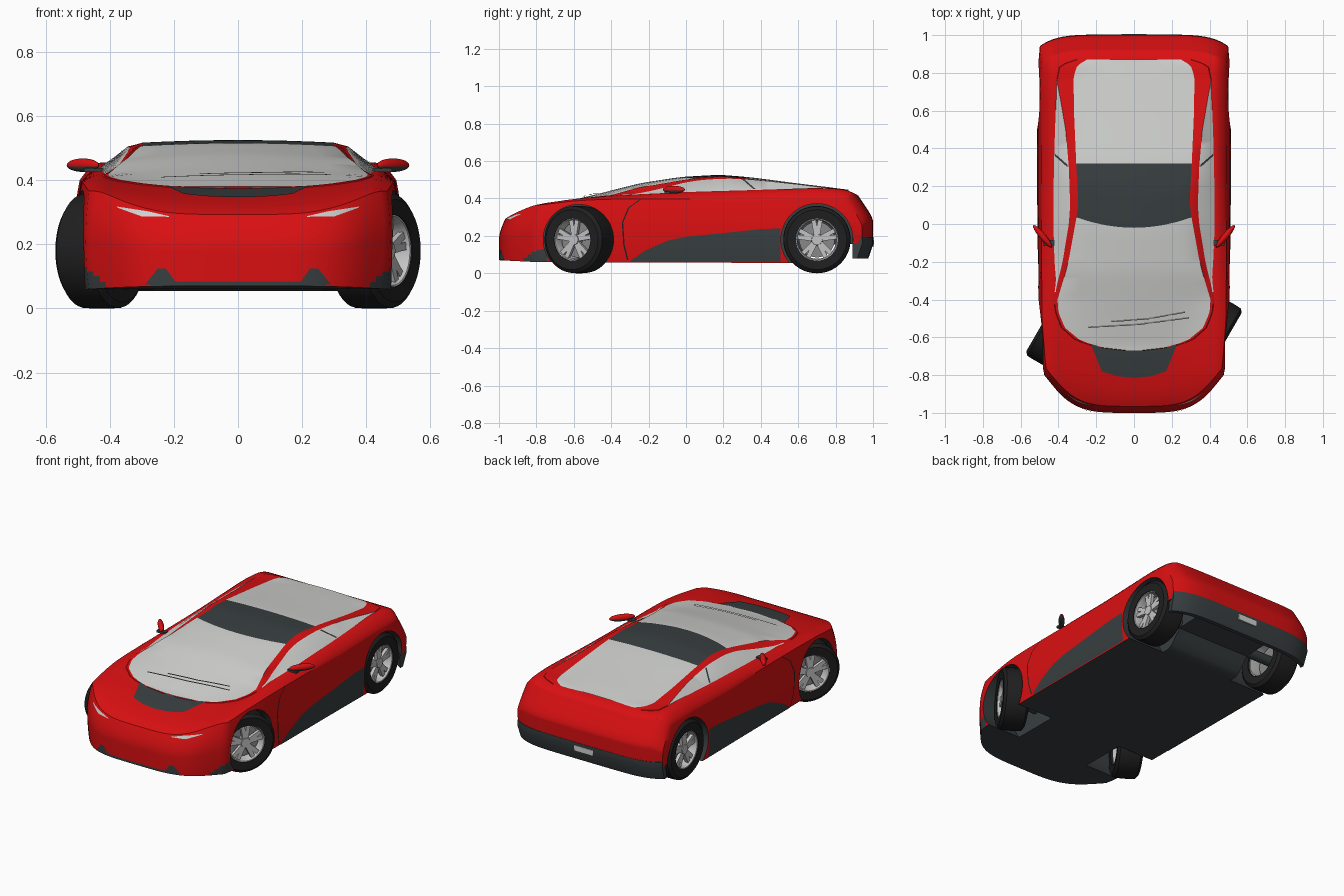
import bpy, bmesh, math
from mathutils import Vector, Matrix
from mathutils.bvhtree import BVHTree

if "Cube" in bpy.data.objects:
    bpy.data.objects.remove(bpy.data.objects["Cube"])


def material(name, r, g, b):
    m = bpy.data.materials.new(name)
    m.diffuse_color = (r, g, b, 1)
    m.use_nodes = True
    m.node_tree.nodes["Principled BSDF"].inputs["Base Color"].default_value = m.diffuse_color
    return m


RED = material("red paint", .70, .005, .006)
DARK = material("dark grey trim", .040, .049, .052)
GLASS = material("pale grey glass", .64, .65, .63)
BLACK = material("black rubber", .014, .014, .015)
SILVER = material("silver wheel", .55, .55, .55)
GREY = material("brake grey", .25, .25, .25)


def lerp(a, b, t):
    return a + (b - a) * t


def lin(tab, y):
    if y <= tab[0][0]:
        return tab[0][1]
    for (a, u), (b, v) in zip(tab, tab[1:]):
        if y <= b:
            return lerp(u, v, (y - a) / (b - a))
    return tab[-1][1]


def soft(tab, y):
    return sum(lin(tab, y + d) for d in (-.04, -.02, 0, .02, .04)) / 5


def finish(name, bm, mats, angle=35):
    me = bpy.data.meshes.new(name)
    bm.to_mesh(me)
    bm.free()
    for m in mats:
        me.materials.append(m)
    ob = bpy.data.objects.new(name, me)
    bpy.context.collection.objects.link(ob)
    smooth(ob, angle)
    return ob


def smooth(ob, angle=35):
    bpy.ops.object.select_all(action='DESELECT')
    ob.select_set(True)
    bpy.context.view_layer.objects.active = ob
    bpy.ops.object.shade_smooth_by_angle(angle=math.radians(angle))


def loft(name, rows, mats, ring=False, loop=False, pick=None, toward=None, mat=None):
    """Skin rows of points; ring closes each row, loop joins last row to first."""
    bm = bmesh.new()
    vs = [[bm.verts.new(p) for p in r] for r in rows]
    n, k = len(vs), len(vs[0])
    for i in range(n if loop else n - 1):
        for j in range(k if ring else k - 1):
            a, b = vs[i], vs[(i + 1) % n]
            f = bm.faces.new((a[j], a[(j + 1) % k], b[(j + 1) % k], b[j]))
            f.material_index = pick(i, j) if pick else 0
    if ring and not loop:
        bm.faces.new(vs[0])
        bm.faces.new(vs[-1])
    if mat:
        bm.transform(mat)
    bmesh.ops.recalc_face_normals(bm, faces=bm.faces)
    if toward and sum(f.normal.dot(Vector(toward)) for f in bm.faces) < 0:
        bmesh.ops.reverse_faces(bm, faces=bm.faces)
    return finish(name, bm, mats)


# Body surface: a gridded cube mapped through height and width curves
T_MID = [(-1, .27), (-.96, .30), (-.9, .322), (-.81, .345), (-.66, .373), (-.5, .385), (0, .40),
         (.6, .42), (.8, .442), (.87, .444), (.91, .425), (.96, .39)]
T_SIDE = [(-1, .27), (-.96, .30), (-.9, .335), (-.8, .368), (-.6, .398), (-.4, .415), (0, .435),
          (.35, .445), (.7, .457), (.85, .45), (.91, .425), (.96, .39)]
DROP = [(-.5, .02), (0, .05), (.3, .065)]
WIDTH = [(-.85, .465), (-.75, .485), (-.5, .505), (.8, .512), (.95, .497)]
FLOOR = [(-1, .07), (-.8, .06), (.62, .055), (.7, .15), (1, .16)]


def top(y, x):
    z = lerp(soft(T_MID, y), soft(T_SIDE, y), min(abs(x) / .42, 1) ** 2)
    return z - lin(DROP, y) * max(0, (abs(x) - .42) / .08) ** 2


def body_point(a, b, c):
    up = max(0, c)
    yf = -1 + .2 * abs(a) ** 4 + .035 * up ** 2
    yr = 1 - .06 * abs(a) ** 6 - .08 * up ** 1.6
    y = lerp(yf, yr, (b + 1) / 2)
    x = a * soft(WIDTH, y) * (1 - .035 * up ** 2 - .02 * max(0, -c) ** 2)
    return Vector((x, y, lerp(lin(FLOOR, y), top(y, x), (c + 1) / 2)))


bm = bmesh.new()
bmesh.ops.create_cube(bm, size=2)
bmesh.ops.subdivide_edges(bm, edges=bm.edges[:], cuts=59, use_grid_fill=True)
for f in bm.faces:
    m = f.calc_center_median()
    p = body_point(*m)
    lip = m.y < -.999 and abs(p.x) < .28 and p.z < .085
    corner = p.y < -.74 and p.z < .075 + (abs(p.x) - .41) * .8 and abs(p.x) > .41
    f.material_index = 1 if m.z < -.999 or lip or corner else 0
for v in bm.verts:
    v.co = body_point(*v.co)
body = finish("body", bm, [RED, DARK])

# Wheel arches cut from the body
AXLES = ((-.575, .188), (.70, .192))
bm = bmesh.new()
for y, r in AXLES:
    for s in (-1, 1):
        bmesh.ops.create_cone(bm, cap_ends=True, segments=64, radius1=r, radius2=r, depth=.4,
                              matrix=Matrix.Translation((s * .45, y, .18)) @ Matrix.Rotation(math.pi / 2, 4, 'Y'))
for f in bm.faces:
    f.material_index = 1
cutter = finish("arch_cutter", bm, [RED, DARK])
cutter.hide_render = True
mod = body.modifiers.new("arches", 'BOOLEAN')
mod.object, mod.operation, mod.solver = cutter, 'DIFFERENCE', 'EXACT'
bpy.context.view_layer.objects.active = body
bpy.ops.object.modifier_apply(modifier="arches")
bpy.data.objects.remove(cutter)
smooth(body)

# Cabin: windscreen, roof, rear glass, pillars and side windows in one skin
H = [(-.67, .03), (-.655, .16), (-.62, .28), (-.55, .365), (-.47, .40), (-.4, .405), (-.2, .345), (0, .30),
     (.1, .295), (.3, .305), (.6, .318), (.78, .32), (.84, .30), (.87, .25)]
P = [(-.67, .05), (-.655, .18), (-.62, .30), (-.55, .38), (-.47, .413), (-.4, .42), (-.33, .41), (-.2, .378),
     (0, .345), (.1, .338), (.3, .345), (.5, .362), (.65, .388), (.76, .408), (.84, .39), (.87, .30)]
B = [(-.67, .06), (-.655, .19), (-.62, .31), (-.55, .39), (-.47, .42), (-.4, .43), (0, .435), (.3, .43),
     (.65, .417), (.76, .412), (.84, .40), (.87, .31)]
ROOF = [(-.67, .377), (-.5, .417), (-.25, .481), (-.03, .515), (.18, .527), (.35, .513), (.6, .48), (.8, .456), (.88, .444)]
SAG = [(-.67, 0), (-.55, .01), (-.4, .025), (-.2, .02), (0, .008), (.8, .008)]
RAIL = [(-.67, .3), (-.36, .41), (-.2, .437), (-.1, .462), (0, .487), (.1, .501), (.25, .507), (.4, .497),
        (.6, .476), (.76, .455), (.88, .44)]
ys = sorted({round(-.67 + .03 * k, 3) for k in range(52)} | {-.66, -.655, -.63, -.36, -.02, .32, .76, .85, .87})
ys = [y for y in ys if y <= .87]
rows = []
for y in ys:
    h, p, b = lin(H, y), lin(P, y), lin(B, y)
    half = []
    for q in (0, .25, .5, .75, 1):
        z = max(soft(ROOF, y) - lin(SAG, y) * q * q, top(y, q * h) + .004)
        half.append((q * h, y + .06 * q * q * max(0, 1 - abs(y) / .25), z))
    half.append((p, y, max(soft(RAIL, y), top(y, p) + .003)))
    half.append((b, y, top(y, b) - .004))
    rows.append([(-x, yy, z) for x, yy, z in half[:0:-1]] + half)


def cabin_colour(i, j):
    y = (ys[i] + ys[i + 1]) / 2
    if 2 <= j <= 9:
        return 2 if -.02 < y < .32 else 1
    return 1 if j in (0, 11) and -.36 < y < .76 else 0


cabin = loft("cabin", rows, [RED, GLASS, DARK], pick=cabin_colour, toward=(0, 0, 1))


# Thin plates projected onto a surface between two outlines
def tree(ob):
    b = bmesh.new()
    b.from_mesh(ob.data)
    t = BVHTree.FromBMesh(b)
    b.free()
    return t


BODY, CABIN = tree(body), tree(cabin)
VIEWS = {'top': (lambda u, v: (u, v, 2), (0, 0, -1)), 'front': (lambda u, v: (u, -2, v), (0, 1, 0)),
         'right': (lambda u, v: (2, u, v), (-1, 0, 0)), 'left': (lambda u, v: (-2, u, v), (1, 0, 0))}


def decal(name, view, low, high, mat, on=BODY, across=6, lift=.004):
    place, d = VIEWS[view]
    d = Vector(d)
    fine = lambda pts: [Vector(a).lerp(Vector(b), k / 6) for a, b in zip(pts, pts[1:]) for k in range(6)] + [Vector(pts[-1])]
    rows, last = [], Vector((0, 0, 0))
    for a, b in zip(fine(low), fine(high)):
        row = []
        for k in range(across + 1):
            q = a.lerp(b, k / across)
            hit = on.ray_cast(Vector(place(q.x, q.y)), d)[0]
            last = hit - d * lift if hit else last
            row.append(last.copy())
        rows.append(row)
    return loft(name, rows, [mat], toward=-d)


decal("hood_panel", 'top', [(-.17, -.78), (-.09, -.806), (0, -.815), (.09, -.806), (.17, -.78)],
      [(-.235, -.62), (-.12, -.655), (0, -.668), (.12, -.655), (.235, -.62)], DARK)
for n, s in (("left", -1), ("right", 1)):
    decal(n + "_headlight", 'front', [(s * .215, .286), (s * .30, .287), (s * .375, .314)],
          [(s * .215, .288), (s * .28, .303), (s * .378, .318)], GLASS)
    decal(n + "_front_intake", 'front', [(s * .19, .075), (s * .29, .075)], [(s * .225, .125), (s * .25, .125)], DARK)
    decal(n + "_sill", n, [(-.30, .06), (-.22, .06), (-.1, .06), (0, .06), (.2, .06), (.4, .06), (.505, .06)],
          [(-.30, .065), (-.22, .12), (-.1, .175), (0, .195), (.2, .215), (.4, .236), (.505, .24)], DARK)
    door = [(-.24, .40), (-.31, .35), (-.343, .27), (-.335, .15), (-.315, .07)]
    decal(n + "_door_gap", n, door, [(y + .007, z) for y, z in door], BLACK, across=1, lift=.003)
    decal(n + "_door_pillar", n, [(.30, .502), (.36, .45)], [(.313, .502), (.373, .45)], DARK, on=CABIN, across=1)
for k, (x0, x1, dy) in enumerate(((.29, -.24, 0), (.27, -.12, .03))):
    arm = [(x0, -.50 + dy), ((x0 + x1) / 2, -.535 + dy), (x1, -.55 + dy)]
    decal("wiper_%d" % k, 'top', arm, [(x, y + .008) for x, y in arm], GREY, on=CABIN, across=1, lift=.008)

# Rear bumper and number plate
rows = []
for k in range(33):
    a = -1 + k / 16
    y = 1 - .06 * abs(a) ** 6
    rows.append([(a * .492, y - .05, .08), (a * .492, y - .025, .08), (a * .497, y + .003, .16),
                 (a * .497, y + .002, .195), (a * .48, y - .05, .195)])
loft("rear_bumper", rows, [DARK], ring=True)
bm = bmesh.new()
bmesh.ops.create_cube(bm, size=1, matrix=Matrix.Translation((0, .999, .16)) @ Matrix.Diagonal((.13, .014, .035, 1)))
finish("rear_plate", bm, [GLASS])


# Wheels
def lathe(name, profile, mat, place, n=56):
    rows = [[(x, r * math.cos(t), r * math.sin(t)) for x, r in profile]
            for t in (2 * math.pi * k / n for k in range(n))]
    return loft(name, rows, [mat], ring=True, loop=True, mat=place)


for y, steer, cx, axle in ((-.572, math.radians(-30), .425, "front"), (.70, 0, .425, "rear")):
    for side, turn in (("right", 0), ("left", math.pi)):
        n = axle + "_" + side
        place = Matrix.Translation((cx if turn == 0 else -cx, y, .18)) @ Matrix.Rotation(steer + turn, 4, 'Z')
        lathe(n + "_tire", [(-.072, .112), (-.075, .16), (-.06, .178), (-.03, .18), (.03, .18), (.06, .178),
                            (.075, .16), (.072, .112)], BLACK, place)
        lathe(n + "_rim", [(-.06, .114), (-.06, .105), (.045, .102), (.066, .108), (.07, .117), (.05, .117)], SILVER, place)
        lathe(n + "_brake", [(.02, .001), (.02, .095), (0, .095), (0, .001)], GREY, place)
        bm = bmesh.new()
        for k in range(10):
            t = 2 * math.pi * (k // 2) / 5 + (.17 if k % 2 else -.17)
            bmesh.ops.create_cube(bm, size=1, matrix=Matrix.Rotation(t, 4, 'X') @ Matrix.Translation((.045, 0, .06))
                                  @ Matrix.Diagonal((.02, .024, .095, 1)))
        bmesh.ops.create_cone(bm, cap_ends=True, segments=24, radius1=.035, radius2=.028, depth=.05,
                              matrix=Matrix.Translation((.035, 0, 0)) @ Matrix.Rotation(math.pi / 2, 4, 'Y'))
        bm.transform(place)
        finish(n + "_spokes", bm, [SILVER])
    bm = bmesh.new()
    bmesh.ops.create_cone(bm, cap_ends=True, segments=24, radius1=.03, radius2=.03, depth=2 * cx,
                          matrix=Matrix.Translation((0, y, .18)) @ Matrix.Rotation(math.pi / 2, 4, 'Y'))
    finish(axle + "_axle", bm, [DARK])

# Door mirrors
for side, s in (("right", 1), ("left", -1)):
    bm = bmesh.new()
    bmesh.ops.create_uvsphere(bm, u_segments=24, v_segments=14, radius=1)
    for f in bm.faces:
        f.material_index = 1 if f.calc_center_median().z < -.25 else 0
    bm.transform(Matrix.Diagonal((s, 1, 1, 1)) @ Matrix.Translation((.484, -.065, .447))
                 @ Matrix.Rotation(math.radians(50), 4, 'Z') @ Matrix.Diagonal((.076, .017, .021, 1)))
    stalk = bmesh.ops.create_cube(bm, size=1, matrix=Matrix.Translation((s * .45, -.10, .432)) @ Matrix.Diagonal((.06, .03, .012, 1)))
    for f in {f for v in stalk['verts'] for f in v.link_faces}:
        f.material_index = 1
    bmesh.ops.recalc_face_normals(bm, faces=bm.faces)
    finish(side + "_mirror", bm, [RED, DARK])
